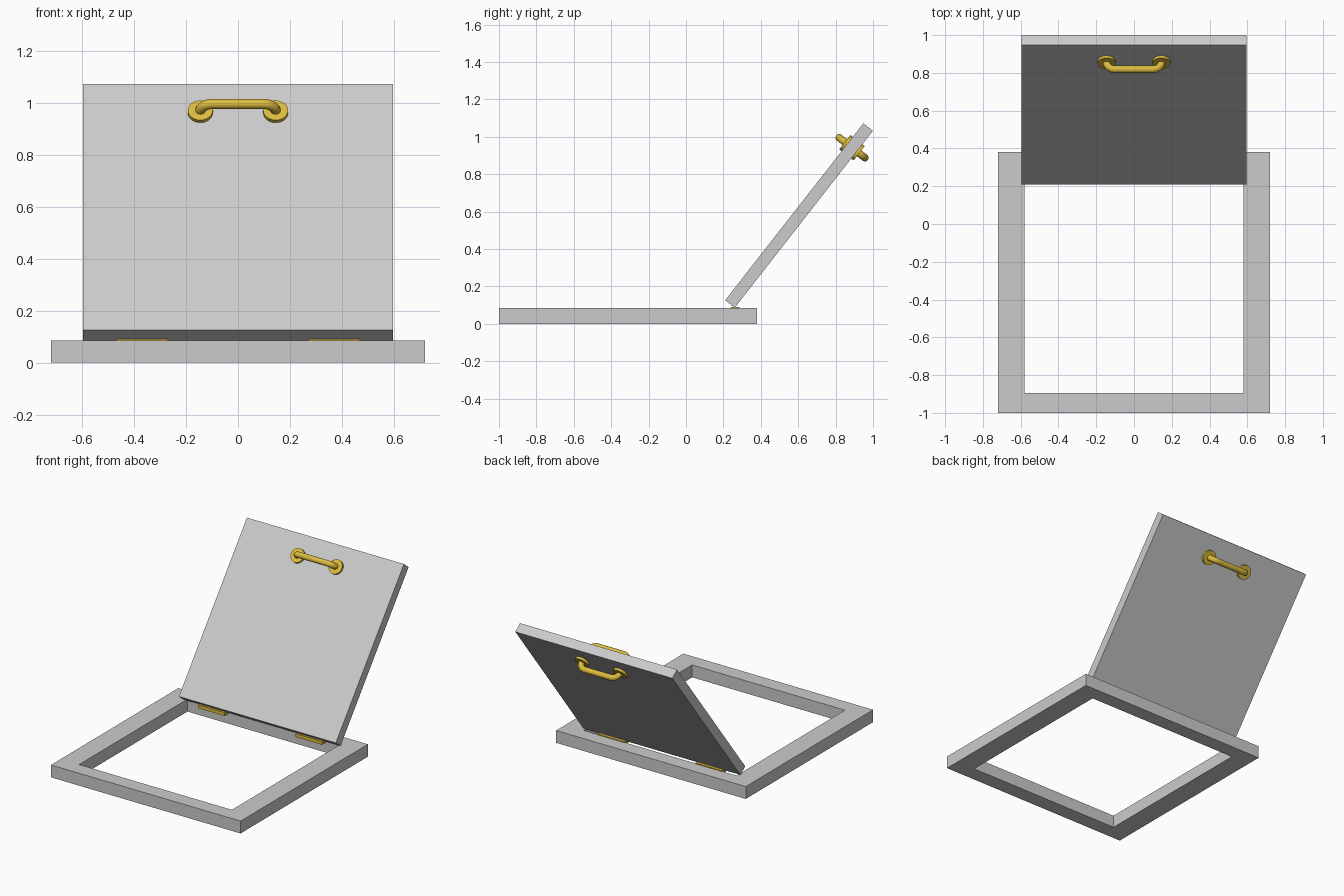
import bpy, bmesh
from math import radians, sin, cos, pi
from mathutils import Matrix, Vector

if "Cube" in bpy.data.objects:
    bpy.data.objects.remove(bpy.data.objects["Cube"])

gold = bpy.data.materials.new("gold")
gold.diffuse_color = (0.72, 0.5, 0.05, 1)
gold.use_nodes = True
gold.node_tree.nodes["Principled BSDF"].inputs["Base Color"].default_value = gold.diffuse_color


def finish(name, bm, matrix=Matrix(), mat=None, smooth=False):
    bmesh.ops.recalc_face_normals(bm, faces=bm.faces)
    me = bpy.data.meshes.new(name)
    bm.to_mesh(me)
    bm.free()
    me.transform(matrix)
    ob = bpy.data.objects.new(name, me)
    bpy.context.collection.objects.link(ob)
    if mat:
        me.materials.append(mat)
    if smooth:
        bpy.ops.object.select_all(action='DESELECT')
        ob.select_set(True)
        bpy.context.view_layer.objects.active = ob
        bpy.ops.object.shade_smooth_by_angle(angle=radians(35))
    return ob


def box(name, lo, hi, matrix=Matrix(), mat=None):
    lo, hi = Vector(lo), Vector(hi)
    bm = bmesh.new()
    bmesh.ops.create_cube(bm, size=1, matrix=Matrix.Translation((lo + hi) / 2)
                          @ Matrix.Diagonal((*(hi - lo), 1)))
    return finish(name, bm, matrix, mat)


def sweep(bm, path, radius, sides=16):
    # round tube along a path lying in the local xz plane
    rings = []
    for i, p in enumerate(path):
        t = (path[min(i + 1, len(path) - 1)] - path[max(i - 1, 0)]).normalized()
        n = Vector((0, 1, 0)).cross(t)
        rings.append([bm.verts.new(p + radius * (cos(a) * n + sin(a) * Vector((0, 1, 0))))
                      for a in (2 * pi * k / sides for k in range(sides))])
    for r, s in zip(rings, rings[1:]):
        for k in range(sides):
            j = (k + 1) % sides
            bm.faces.new((r[k], r[j], s[j], s[k]))
    bm.faces.new(rings[0])
    bm.faces.new(rings[-1])


# frame: flat rectangular ring
bm = bmesh.new()
loops = []
for x, y0, y1 in ((0.72, -1.0, 0.38), (0.58, -0.895, 0.28)):
    for z in (0, 0.085):
        loops.append([bm.verts.new(c) for c in
                      ((-x, y0, z), (x, y0, z), (x, y1, z), (-x, y1, z))])
for a, b in ((0, 1), (1, 3), (3, 2), (2, 0)):
    for k in range(4):
        j = (k + 1) % 4
        bm.faces.new((loops[a][k], loops[a][j], loops[b][j], loops[b][k]))
finish("frame", bm)

# open lid, local y runs up the panel and local z is its upper face
lid_matrix = Matrix.Translation((0, 0.235, 0.106)) @ Matrix.Rotation(radians(52), 4, 'X')
T = 0.0325
box("lid", (-0.596, 0, -T), (0.596, 1.2, T), lid_matrix)

# hinges on the rear bar
for side, s in (("left", -0.37), ("right", 0.37)):
    box("hinge_" + side, (s - 0.1, 0.24, 0.068), (s + 0.1, 0.285, 0.091), mat=gold)

# a grab handle on each face of the lid
X, H, R = 0.145, 0.0875, 0.045
half = [Vector((-X, 0, T))]
for k in range(9):
    a = pi / 2 * k / 8
    half.append(Vector((-X + R - R * cos(a), 0, H - R + R * sin(a))))
path = half + [Vector((-p.x, 0, p.z)) for p in reversed(half)]
for side, turn in (("upper", 0), ("lower", pi)):
    m = lid_matrix @ Matrix.Translation((0, 1.06, 0)) @ Matrix.Rotation(turn, 4, 'Y')
    bm = bmesh.new()
    sweep(bm, path, 0.0195)
    finish("handle_" + side, bm, m, gold, True)
    # round mounting pads
    bm = bmesh.new()
    for x in (-X, X):
        bmesh.ops.create_cone(bm, cap_ends=True, segments=24, radius1=0.048, radius2=0.048,
                              depth=0.02, matrix=Matrix.Translation((x, 0, T + 0.006)))
    finish("handle_pads_" + side, bm, m, gold, True)
